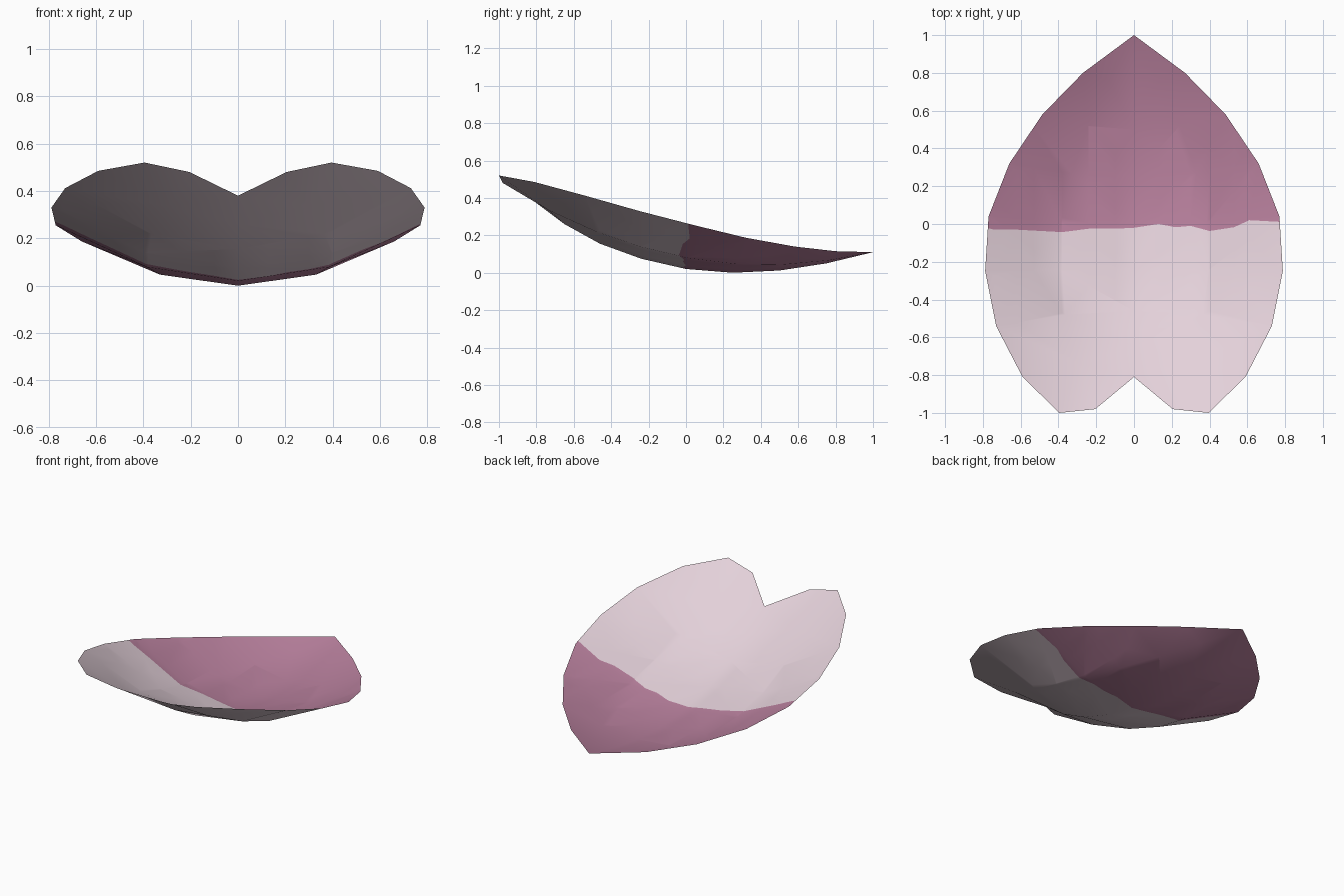
import bpy, bmesh
from mathutils import Vector

if "Cube" in bpy.data.objects:
    bpy.data.objects.remove(bpy.data.objects["Cube"])


def material(name, rgb):
    m = bpy.data.materials.new(name)
    m.diffuse_color = (*rgb, 1)
    m.use_nodes = True
    m.node_tree.nodes["Principled BSDF"].inputs["Base Color"].default_value = m.diffuse_color
    return m


# Rows from tip to notch: centre y, centre z, edge x, edge y, edge z
ROWS = [
    (0.75, 0.05, 0.27, 0.80, 0.115),
    (0.50, 0.012, 0.485, 0.58, 0.14),
    (0.25, 0.0, 0.66, 0.32, 0.187),
    (0.00, 0.02, 0.77, 0.04, 0.255),
    (-0.24, 0.075, 0.788, -0.25, 0.33),
    (-0.46, 0.155, 0.73, -0.54, 0.412),
    (-0.65, 0.26, 0.59, -0.81, 0.485),
    (-0.81, 0.38, 0.395, -1.00, 0.52),
]
# Halfway points that bulge more than the regular cupped section
MID_YZ = {6: (-0.735, 0.335), 7: (-0.98, 0.48)}

# Wavy border between the two colours, seen from above
WAVE = [(-0.80, -0.015), (-0.74, -0.03), (-0.62, -0.03), (-0.53, -0.035),
        (-0.38, -0.043), (-0.24, -0.025), (-0.10, -0.025), (0.0, -0.02),
        (0.13, 0.0), (0.22, -0.017), (0.30, -0.01), (0.40, -0.037),
        (0.53, -0.017), (0.61, 0.02), (0.80, 0.01)]

bm = bmesh.new()

# Cupped petal sheet
tip = bm.verts.new((0, 1, 0.11))
grid = []
for i, (cy, cz, ex, ey, ez) in enumerate(ROWS):
    my, mz = MID_YZ.get(i, (cy + (ey - cy) / 4, cz + (ez - cz) / 4))
    mx = 0.205 if i == 7 else ex / 2
    pts = [(-ex, ey, ez), (-mx, my, mz), (0, cy, cz), (mx, my, mz), (ex, ey, ez)]
    grid.append([bm.verts.new(p) for p in pts])
for c in range(4):
    bm.faces.new((tip, grid[0][c], grid[0][c + 1]))
    for a, b in zip(grid, grid[1:]):
        bm.faces.new((a[c], b[c], b[c + 1], a[c + 1]))
bmesh.ops.triangulate(bm, faces=bm.faces[:])


def cut(faces, point, normal):
    geom = set(faces)
    for f in faces:
        geom.update(f.edges)
        geom.update(f.verts)
    bmesh.ops.bisect_plane(bm, geom=list(geom), dist=1e-5,
                           plane_co=point, plane_no=normal)


# Cut the wavy border, strip by strip
for x, y in WAVE[1:-1]:
    cut([f for f in bm.faces if abs(f.calc_center_median().y) < 0.4],
        Vector((x, 0, 0)), Vector((1, 0, 0)))
for (x0, y0), (x1, y1) in zip(WAVE, WAVE[1:]):
    strip = [f for f in bm.faces
             if x0 < f.calc_center_median().x < x1
             and all(x0 - 1e-4 < v.co.x < x1 + 1e-4 for v in f.verts)]
    if strip:
        cut(strip, Vector((x0, y0, 0)), Vector((y0 - y1, x1 - x0, 0)).normalized())


def border(x):
    for (x0, y0), (x1, y1) in zip(WAVE, WAVE[1:]):
        if x <= x1:
            return y0 + (y1 - y0) * (x - x0) / (x1 - x0)
    return 0


# Colour by side of the border
for f in bm.faces:
    f.normal_update()
    if f.normal.z < 0:
        f.normal_flip()
    c = f.calc_center_median()
    f.material_index = 1 if c.y > border(c.x) else 0
    f.smooth = True

mesh = bpy.data.meshes.new("petal")
bm.to_mesh(mesh)
bm.free()
mesh.materials.append(material("pale pink", (0.775, 0.638, 0.701)))
mesh.materials.append(material("dusky pink", (0.479, 0.216, 0.337)))
petal = bpy.data.objects.new("petal", mesh)
bpy.context.collection.objects.link(petal)
